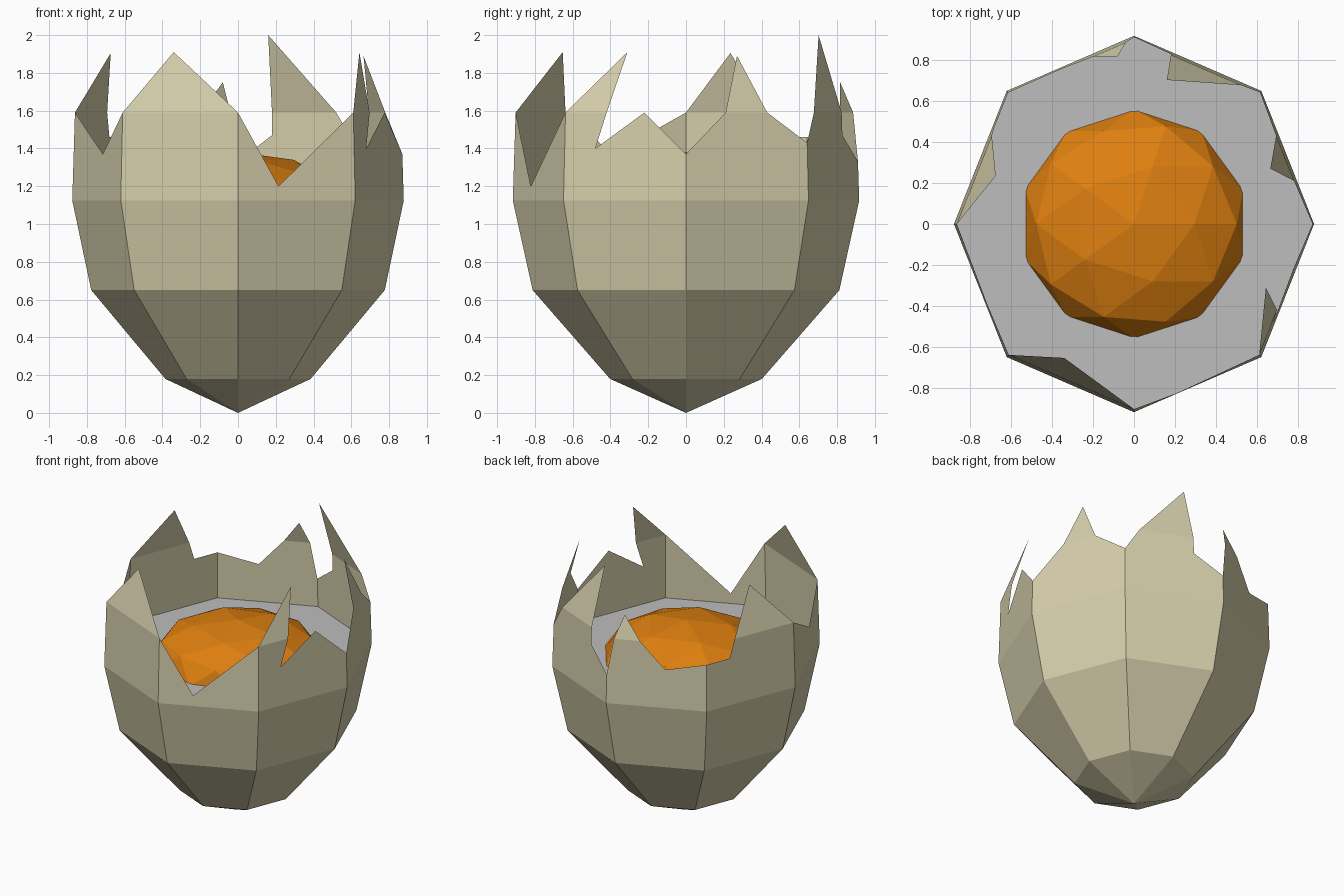
import bpy, bmesh, math

if "Cube" in bpy.data.objects:
    bpy.data.objects.remove(bpy.data.objects["Cube"])

RATIO = 0.957                      # x radius / y radius
K = math.sqrt(2) - 1               # slope of an octagon side
# egg profile: (z, y radius)
PROFILE = [(0, 0), (0.18, 0.402), (0.65, 0.812), (1.125, 0.917), (1.59, 0.902), (2.06, 0.752)]
WHITE_Z, BAND_Z = 1.125, 1.59


def material(name, rgb):
    m = bpy.data.materials.new(name)
    m.diffuse_color = (*rgb, 1)
    m.use_nodes = True
    m.node_tree.nodes["Principled BSDF"].inputs["Base Color"].default_value = m.diffuse_color
    return m


def finish(bm, name, mat):
    me = bpy.data.meshes.new(name)
    bm.to_mesh(me)
    bm.free()
    ob = bpy.data.objects.new(name, me)
    bpy.context.collection.objects.link(ob)
    me.materials.append(mat)
    return ob


def radius(z):
    for (z0, r0), (z1, r1) in zip(PROFILE, PROFILE[1:]):
        if z <= z1:
            return r0 + (r1 - r0) * (z - z0) / (z1 - z0)
    return PROFILE[-1][1]


def corner(k, z):
    a, r = k * math.pi / 4, radius(z)
    return (r * RATIO * math.cos(a), r * math.sin(a), z)


def on_side(k, c, z):
    """Point on side k at height z; c is x on front/back sides, y on left/right sides."""
    ry = radius(z)
    rx = ry * RATIO
    if k in (1, 2, 5, 6):
        return (c, (1 if k < 3 else -1) * ry * (1 - K * abs(c) / rx), z)
    return ((1 if k in (0, 7) else -1) * rx * (1 - K * abs(c) / ry), c, z)


cream = material("shell_cream", (0.67, 0.62, 0.41))
grey = material("egg_white_grey", (0.51, 0.51, 0.51))
orange = material("yolk_orange", (0.74, 0.215, 0.005))

# broken rim: corner heights, then inner points of each side (counter-clockwise)
CORNER_Z = [1.37, 1.43, 1.33, 1.46, 1.59, 1.59, 1.59, 1.59]
RIM = {
    0: [(0.21, 1.59), (0.27, 1.89), (0.43, 1.59)],
    1: [(0.52, 1.59), (0.16, 2.0), (0.18, 1.59), (0.18, 1.47)],
    2: [(-0.04, 1.59), (-0.08, 1.75), (-0.2, 1.59), (-0.36, 1.40)],
    3: [(0.47, 1.46), (0.43, 1.59), (0.235, 1.905)],
    4: [(-0.39, 1.37)],
    5: [(-0.34, 1.91)],
    6: [(0.215, 1.20)],
    7: [(-0.31, 1.91), (-0.42, 1.59), (-0.48, 1.40), (-0.22, 1.59)],
}

# shell
bm = bmesh.new()


def face(pts):
    bm.faces.new([bm.verts.new(p) for p in pts])


for k in range(8):
    n = (k + 1) % 8
    face([(0, 0, 0), corner(n, 0.18), corner(k, 0.18)])
    for z0, z1 in ((0.18, 0.65), (0.65, WHITE_Z)):
        face([corner(k, z0), corner(n, z0), corner(n, z1), corner(k, z1)])
    rim = ([corner(k, CORNER_Z[k])] + [on_side(k, c, z) for c, z in RIM[k]]
           + [corner(n, CORNER_Z[n])])
    # wall up to the last band, then the leaning tip
    face([corner(n, WHITE_Z), corner(k, WHITE_Z)][::-1][:2]
         + [p for p in reversed(rim) if p[2] <= BAND_Z])
    for i, p in enumerate(rim):
        if p[2] > BAND_Z:
            face([rim[i - 1], rim[i + 1], p][::1])
bmesh.ops.remove_doubles(bm, verts=bm.verts, dist=0.0005)
bmesh.ops.recalc_face_normals(bm, faces=bm.faces)
# make all faces point outwards
for f in bm.faces:
    c = f.calc_center_median()
    if f.normal.x * c.x + f.normal.y * c.y + f.normal.z * (c.z - 1) < 0:
        f.normal_flip()
finish(bm, "cracked_shell", cream)

# egg white: flat disc filling the shell
bm = bmesh.new()
bm.faces.new([bm.verts.new(corner(k, WHITE_Z)) for k in range(8)])
finish(bm, "egg_white", grey)

# yolk: flattened low-poly ball
bm = bmesh.new()
bmesh.ops.create_icosphere(bm, subdivisions=2, radius=1)
for v in bm.verts:
    v.co = (v.co.x * 0.56, v.co.y * 0.56, 1.11 + v.co.z * 0.27)
finish(bm, "yolk", orange)
